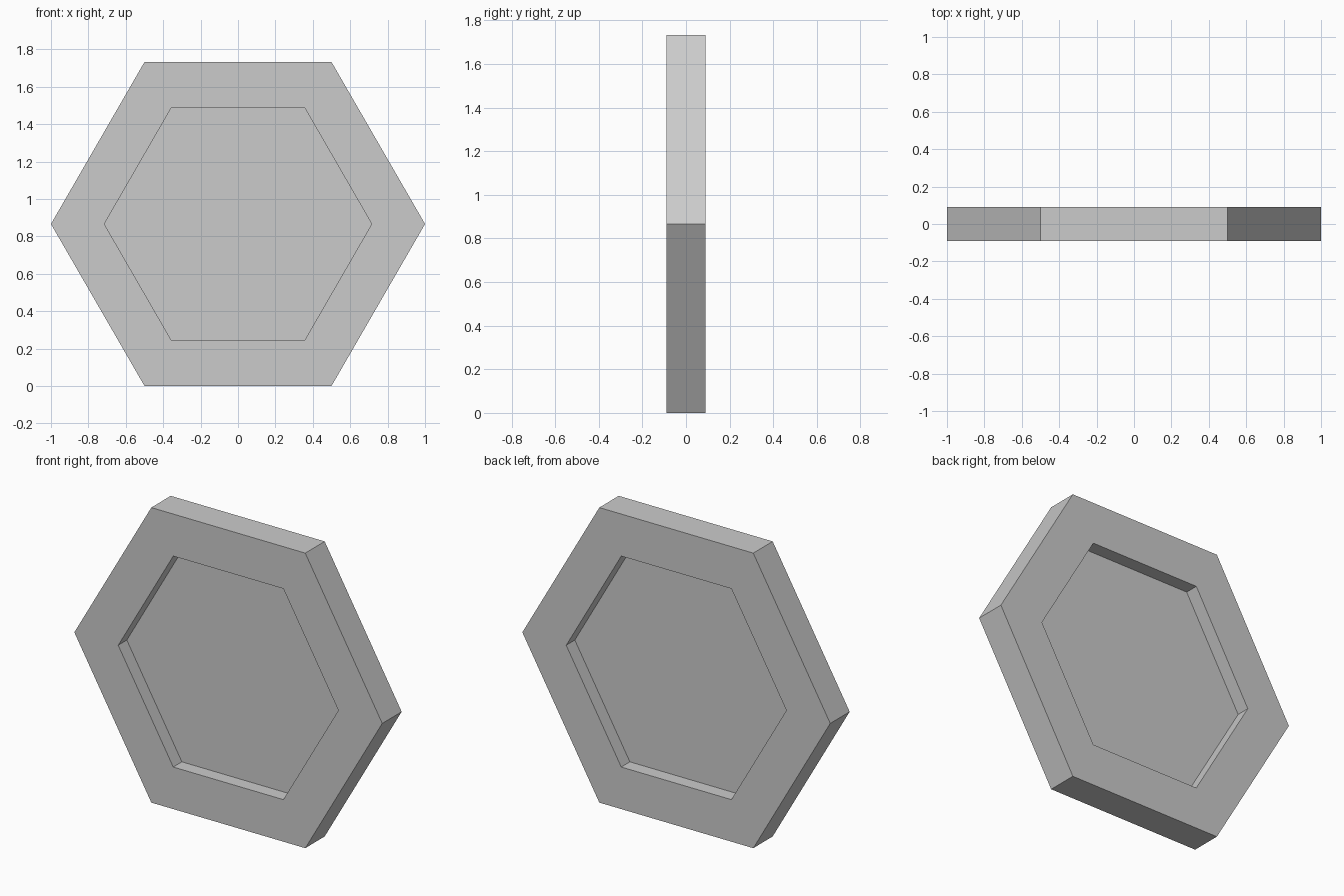
import bpy, bmesh
from math import cos, sin, pi

default = bpy.data.objects.get("Cube")
if default:
    bpy.data.objects.remove(default, do_unlink=True)

SIDES = 6
OUTER, INNER = 1.0, 0.715      # corner radii of the rim and the recess
HALF, WEB = 0.09, 0.01         # half thickness of the rim and the centre panel
CENTRE_Z = sin(pi / 3)

grey = bpy.data.materials.new("light grey")
grey.use_nodes = True
colour = (0.6, 0.6, 0.6, 1)
grey.diffuse_color = colour
grey.node_tree.nodes["Principled BSDF"].inputs["Base Color"].default_value = colour

bm = bmesh.new()


def hexagon(radius, y):
    """Ring of corners in the upright plane, with one corner on +x."""
    return [bm.verts.new((radius * cos(a), y, CENTRE_Z + radius * sin(a)))
            for a in (i * 2 * pi / SIDES for i in range(SIDES))]


# Cross-section from the front recess floor, around the rim, to the back floor
section = [(INNER, -WEB), (INNER, -HALF), (OUTER, -HALF),
           (OUTER, HALF), (INNER, HALF), (INNER, WEB)]
rings = [hexagon(r, y) for r, y in section]
for a, b in zip(rings, rings[1:]):
    for i in range(SIDES):
        j = (i + 1) % SIDES
        bm.faces.new((a[i], a[j], b[j], b[i]))

# Flat floors of the two recesses
bm.faces.new(rings[0])
bm.faces.new(rings[-1])
bmesh.ops.recalc_face_normals(bm, faces=bm.faces)

mesh = bpy.data.meshes.new("hexagonal_plate")
bm.to_mesh(mesh)
bm.free()
mesh.materials.append(grey)
plate = bpy.data.objects.new("hexagonal_plate", mesh)
bpy.context.collection.objects.link(plate)
